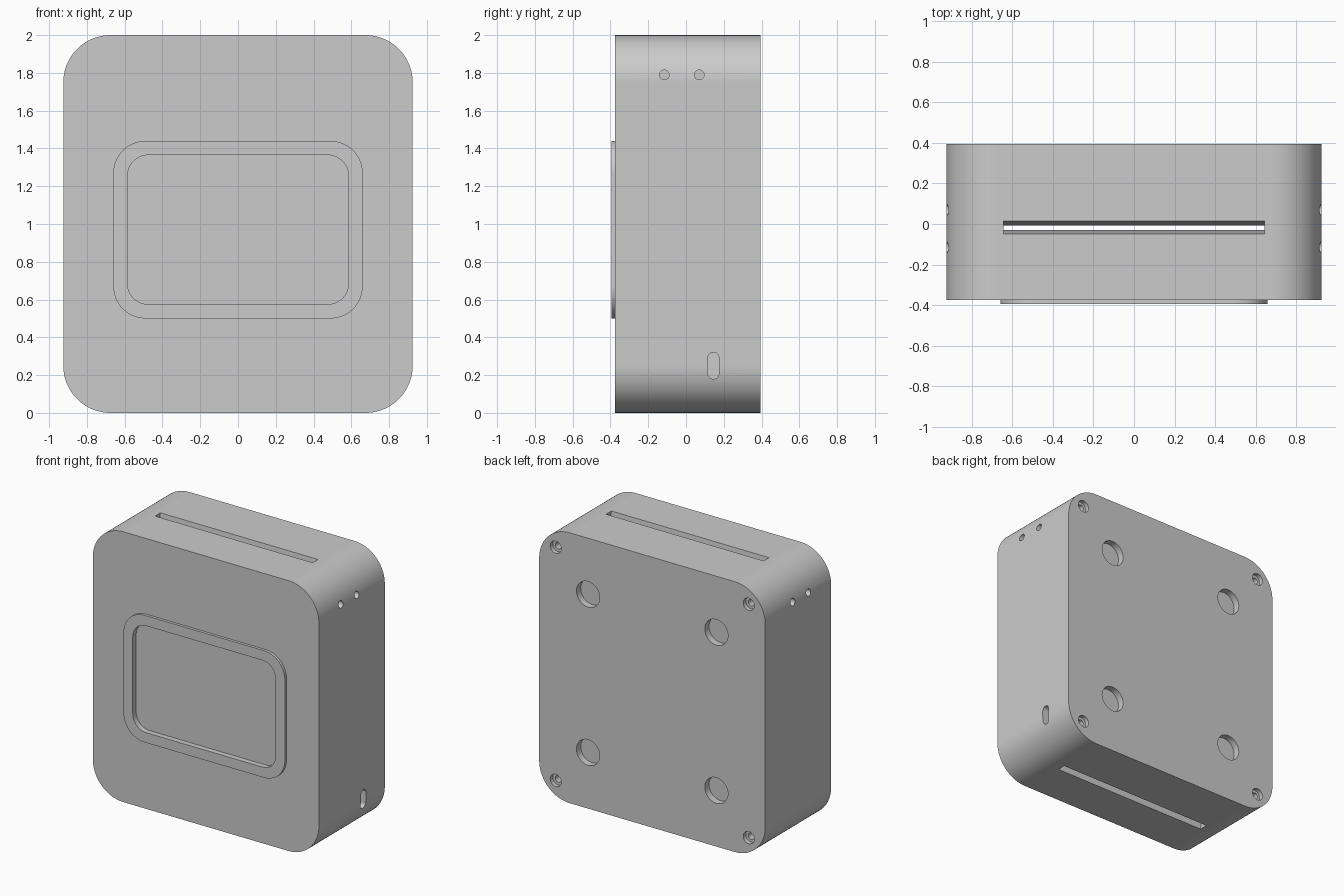
import bpy, bmesh
from math import sin, cos, pi, radians
from mathutils import Vector

cube = bpy.data.objects.get("Cube")
if cube:
    bpy.data.objects.remove(cube, do_unlink=True)

GREY = (0.6, 0.6, 0.6, 1)
mat = bpy.data.materials.new("plain grey")
mat.use_nodes = True
mat.diffuse_color = GREY
for node in mat.node_tree.nodes:
    if node.type == 'BSDF_PRINCIPLED':
        node.inputs["Base Color"].default_value = GREY


def rounded(cu, cv, hu, hv, r, n=12):
    """Rounded rectangle outline; a circle or capsule when r equals a half size."""
    pts = []
    for q, (su, sv) in enumerate([(1, 1), (-1, 1), (-1, -1), (1, -1)]):
        for i in range(n + 1):
            a = (q + i / n) * pi / 2
            p = Vector((cu + su * (hu - r) + r * cos(a), cv + sv * (hv - r) + r * sin(a)))
            if not pts or ((p - pts[-1]).length > 1e-5 and (p - pts[0]).length > 1e-5):
                pts.append(p)
    return pts


def circle(cu, cv, r):
    return rounded(cu, cv, r, r, r, 8)


def prism(name, outline, axis, start, end):
    """Extrude an outline along x (outline in y, z) or y (outline in x, z)."""
    bm = bmesh.new()
    verts = [bm.verts.new((start, p[0], p[1]) if axis == 'x' else (p[0], start, p[1]))
             for p in outline]
    face = bm.faces.new(verts)
    new = bmesh.ops.extrude_face_region(bm, geom=[face])["geom"]
    shift = Vector((end - start, 0, 0) if axis == 'x' else (0, end - start, 0))
    bmesh.ops.translate(bm, vec=shift, verts=[v for v in new if isinstance(v, bmesh.types.BMVert)])
    bmesh.ops.recalc_face_normals(bm, faces=bm.faces)
    mesh = bpy.data.meshes.new(name)
    bm.to_mesh(mesh)
    bm.free()
    mesh.materials.append(mat)
    obj = bpy.data.objects.new(name, mesh)
    bpy.context.collection.objects.link(obj)
    return obj


def select(obj):
    bpy.ops.object.select_all(action='DESELECT')
    obj.select_set(True)
    bpy.context.view_layer.objects.active = obj


def cut(target, outline, axis, start, end):
    """Subtract a prism from the target and discard the cutter."""
    cutter = prism("cutter", outline, axis, start, end)
    cutter.hide_render = True
    mod = target.modifiers.new("cut", 'BOOLEAN')
    mod.operation = 'DIFFERENCE'
    mod.solver = 'EXACT'
    mod.object = cutter
    select(target)
    bpy.ops.object.modifier_apply(modifier=mod.name)
    bpy.data.objects.remove(cutter, do_unlink=True)


FRONT, BACK, SIDE = -0.375, 0.395, 0.925

# Rounded housing and raised screen surround
housing = prism("housing", rounded(0, 1, SIDE, 1, 0.25, 20), 'y', FRONT, BACK)
surround = prism("screen_surround", rounded(0, 0.97, 0.66, 0.47, 0.17), 'y', -0.395, FRONT + 0.005)

# Screen recess through the surround into the housing
window = rounded(0, 0.97, 0.585, 0.395, 0.11)
for part in (housing, surround):
    cut(part, window, 'y', -0.5, FRONT + 0.02)

# Flared slot running from top to bottom
slot = [(-0.05, -0.01), (0.015, -0.01), (-0.007, 0.15), (-0.007, 1.85),
        (0.015, 2.01), (-0.05, 2.01), (-0.03, 1.85), (-0.03, 0.15)]
cut(housing, slot, 'x', -0.645, 0.645)

# Round magnet pockets and stepped screw holes in the back
for sx in (-1, 1):
    for sz in (-1, 1):
        cut(housing, circle(0.525 * sx, 1 + 0.585 * sz, 0.095), 'y', BACK - 0.05, 0.5)
        cx, cz = 0.79 * sx, 1 + 0.863 * sz
        cut(housing, circle(cx, cz, 0.045), 'y', BACK - 0.03, 0.5)
        cut(housing, circle(cx, cz, 0.024), 'y', BACK - 0.12, 0.5)

# Paired vent holes on both sides
for sx in (-1, 1):
    for y in (-0.115, 0.07):
        cut(housing, circle(y, 1.79, 0.026), 'x', sx * (SIDE - 0.1), sx)

# Cable port on one side
cut(housing, rounded(0.145, 0.25, 0.03, 0.07, 0.03, 8), 'x', SIDE - 0.1, 1)

# Smooth rounded corners, keep crisp edges
for part in (housing, surround):
    select(part)
    bpy.ops.object.shade_smooth_by_angle(angle=radians(30))
    weighted = part.modifiers.new("even shading", 'WEIGHTED_NORMAL')
    weighted.keep_sharp = True
